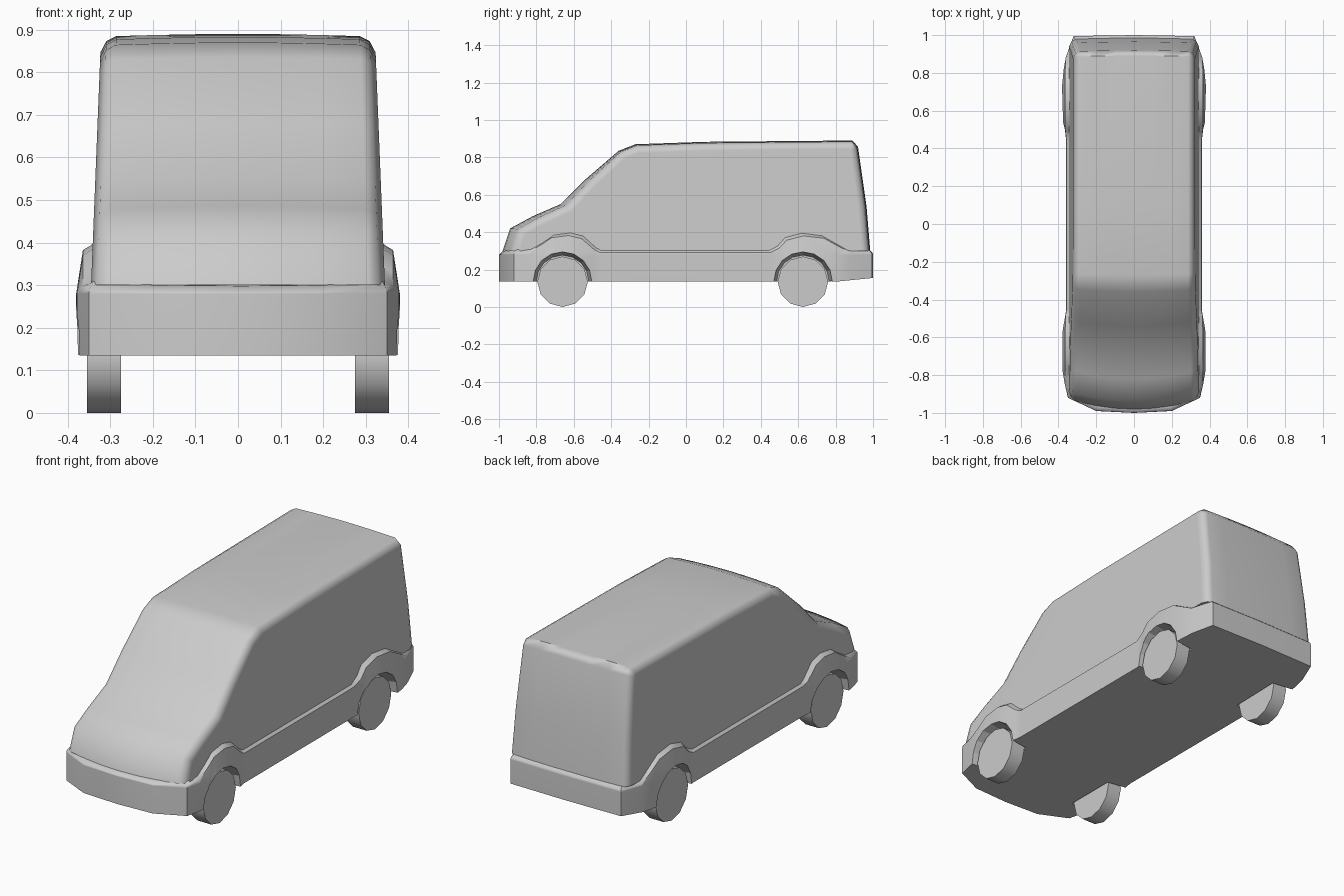
import bpy, bmesh, math
from mathutils import Vector, Matrix

if "Cube" in bpy.data.objects:
    bpy.data.objects.remove(bpy.data.objects["Cube"])

# Single plain paint colour
grey = bpy.data.materials.new("plain_grey")
grey.use_nodes = True
grey.diffuse_color = (0.6, 0.6, 0.6, 1)
grey.node_tree.nodes["Principled BSDF"].inputs["Base Color"].default_value = (0.6, 0.6, 0.6, 1)


def make_object(name, bm):
    bmesh.ops.recalc_face_normals(bm, faces=bm.faces)
    mesh = bpy.data.meshes.new(name)
    bm.to_mesh(mesh)
    bm.free()
    mesh.materials.append(grey)
    obj = bpy.data.objects.new(name, mesh)
    bpy.context.collection.objects.link(obj)
    return obj


def smooth(obj, degrees, weighted=True):
    bpy.ops.object.select_all(action='DESELECT')
    obj.select_set(True)
    bpy.context.view_layer.objects.active = obj
    bpy.ops.object.shade_smooth_by_angle(angle=math.radians(degrees))
    if weighted:
        mod = obj.modifiers.new("face_weighted_shading", 'WEIGHTED_NORMAL')
        mod.keep_sharp = True


def loft(rings):
    """Join equal closed rings of points and cap both ends."""
    bm = bmesh.new()
    rows = [[bm.verts.new(p) for p in ring] for ring in rings]
    count = len(rows[0])
    for a, b in zip(rows, rows[1:]):
        for i in range(count):
            j = (i + 1) % count
            bm.faces.new((a[i], a[j], b[j], b[i]))
    bm.faces.new(rows[0])
    bm.faces.new(rows[-1])
    return bm


def cone(name, x0, x1, r0, r1, y, z, sides):
    """Tapered cylinder lying along x from x0 to x1."""
    bm = bmesh.new()
    place = Matrix.Translation(((x0 + x1) / 2, y, z)) @ Matrix.Rotation(math.pi / 2, 4, 'Y')
    bmesh.ops.create_cone(bm, cap_ends=True, segments=sides, radius1=r0, radius2=r1,
                          depth=abs(x1 - x0), matrix=place)
    return make_object(name, bm)


# Upper body: side profile repeated across the width, shrinking at the edges
profile = [Vector(p) for p in (
    (-0.98, 0.3), (-0.94, 0.42), (-0.82, 0.485), (-0.67, 0.55), (-0.54, 0.68),
    (-0.36, 0.835), (-0.27, 0.87), (0.1, 0.883), (0.89, 0.89), (0.92, 0.855),
    (0.965, 0.54), (0.985, 0.3))]


def body_column(f, inset):
    ring = []
    for i, p in enumerate(profile):
        if i in (0, len(profile) - 1):
            normal = Vector((math.copysign(1, p.x), 0))
        else:
            d = (profile[i + 1] - p).normalized() + (p - profile[i - 1]).normalized()
            normal = Vector((-d.y, d.x)).normalized()
        q = p - normal * inset
        bulge = 0.045 * f * f * min(max((-0.2 - p.x) / 0.7, 0), 1)
        half = 0.345 - 0.04 * (q.y - 0.3)
        ring.append((f * half, q.x + bulge, q.y))
    return ring


half_columns = [(0.3, 0.001), (0.6, 0.003), (0.89, 0.006), (0.96, 0.019), (1, 0.048)]
columns = [(-f, d) for f, d in reversed(half_columns)] + [(0, 0)] + half_columns
body = make_object("upper_body", loft([body_column(f, d) for f, d in columns]))
smooth(body, 50)

# Lower skirt: outline from nose to tail as (half width, y, top height)
outline = [
    (0.2, -0.99, 0.3), (0.35, -0.92, 0.308), (0.368, -0.84, 0.312), (0.378, -0.78, 0.345),
    (0.38, -0.72, 0.385), (0.38, -0.63, 0.397), (0.377, -0.56, 0.38), (0.365, -0.49, 0.32),
    (0.36, -0.46, 0.305), (0.36, 0.45, 0.305), (0.366, 0.5, 0.33), (0.376, 0.54, 0.372),
    (0.38, 0.63, 0.395), (0.38, 0.74, 0.382), (0.372, 0.82, 0.338), (0.362, 0.88, 0.306),
    (0.32, 0.995, 0.306)]
loop = ([(0, -1, 0.298)] + outline + [(0, 1, 0.306)]
        + [(-x, y, z) for x, y, z in reversed(outline)])


def floor_height(y):
    return 0.135 + max(y - 0.8, 0) * 0.1


def narrowed(x, limit):
    return max(-limit, min(limit, x))


skirt = make_object("lower_skirt", loft([
    [(x, y, floor_height(y)) for x, y, z in loop],
    [(x, y, 0.28) for x, y, z in loop],
    [(narrowed(x, 0.366) * 0.995, y * 0.997, z - 0.015) for x, y, z in loop],
    [(narrowed(x * 0.97, 0.34), y * 0.98, z) for x, y, z in loop],
    [(x * 0.85, y * 0.93, 0.303) for x, y, z in loop]]))

# Wheels and the flared wheel wells cut for them
for end, y in (("front", -0.66), ("rear", 0.625)):
    for side, s in (("left", 1), ("right", -1)):
        cutter = cone(f"{end}_{side}_well_cutter", s * 0.265, s * 0.395,
                      0.14 if s > 0 else 0.16, 0.16 if s > 0 else 0.14, y, 0.137, 16)
        cutter.hide_render = True
        cutter.hide_viewport = True
        cutter.display_type = 'WIRE'
        cut = skirt.modifiers.new(f"{end}_{side}_well", 'BOOLEAN')
        cut.operation = 'DIFFERENCE'
        cut.solver = 'EXACT'
        cut.object = cutter
        wheel = cone(f"{end}_{side}_wheel", s * 0.275, s * 0.355, 0.135, 0.135, y, 0.135, 12)
        smooth(wheel, 35, weighted=False)
smooth(skirt, 40)
